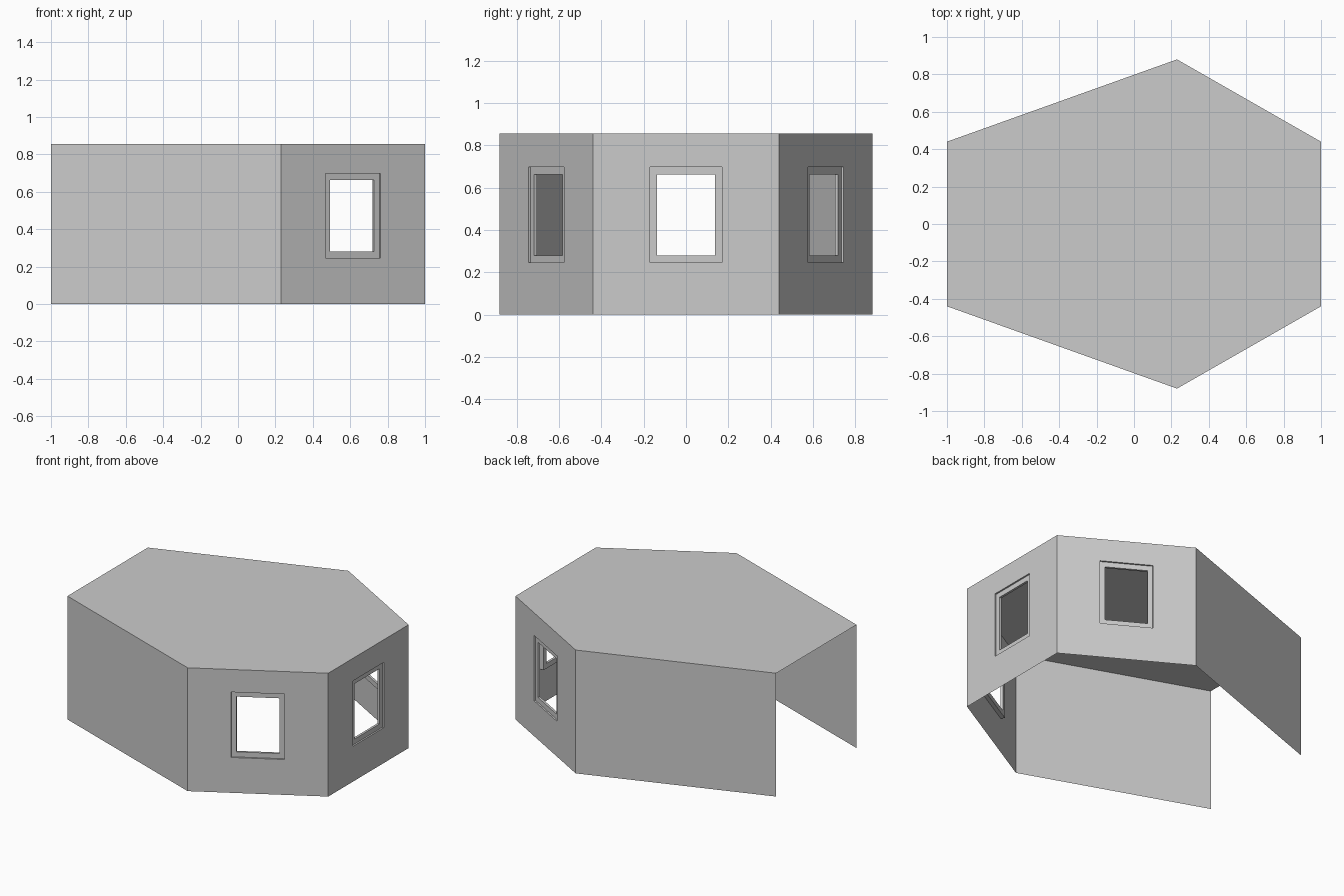
import bpy, bmesh
from mathutils import Vector

if "Cube" in bpy.data.objects:
    bpy.data.objects.remove(bpy.data.objects["Cube"])

H = 0.855
# Plan corners, running around from the open left side
PLAN = [(-1, -0.44), (0.23, -0.88), (1, -0.44), (1, 0.44), (0.23, 0.88), (-1, 0.44)]
UP = Vector((0, 0, 1))


def finish(name, bm, recalc=False):
    if recalc:
        bmesh.ops.remove_doubles(bm, verts=bm.verts, dist=1e-5)
        bmesh.ops.recalc_face_normals(bm, faces=bm.faces)
    me = bpy.data.meshes.new(name)
    bm.to_mesh(me)
    bm.free()
    ob = bpy.data.objects.new(name, me)
    bpy.context.collection.objects.link(ob)


def rect(bm, p, along, half, z0, z1, depth):
    """Rectangle of verts centred on p along the wall, sunk inward by depth."""
    c = p - along.cross(UP) * depth
    return [bm.verts.new(c + along * s * half + UP * z)
            for s, z in ((-1, z0), (1, z0), (1, z1), (-1, z1))]


def bridge(bm, loops):
    for a, b in zip(loops, loops[1:]):
        for i in range(4):
            j = (i + 1) % 4
            bm.faces.new((a[i], a[j], b[j], b[i]))


def wall(name, a, b, window):
    a, b = Vector((*a, 0)), Vector((*b, 0))
    mid, along, half = (a + b) / 2, (b - a).normalized(), (b - a).length / 2
    bm = bmesh.new()
    outer = rect(bm, mid, along, half, 0, H, 0)
    if not window:
        bm.faces.new(outer)
        finish(name, bm)
        return
    bridge(bm, [outer, rect(bm, mid, along, 0.169, 0.245, 0.698, 0)])
    finish(name, bm)
    # Recessed window frame: outer reveal, face, inner reveal, back
    fr = bmesh.new()
    steps = [(0.169, 0.245, 0.698, 0), (0.169, 0.245, 0.698, 0.011),
             (0.136, 0.28, 0.663, 0.011), (0.136, 0.28, 0.663, 0.027),
             (0.169, 0.245, 0.698, 0.027), (0.169, 0.245, 0.698, 0.011)]
    bridge(fr, [rect(fr, mid, along, *s) for s in steps])
    finish(name + "_window_frame", fr)


# Walls: left side stays open
names = ["front_wall", "front_right_wall", "right_wall", "back_right_wall", "back_wall"]
for i, n in enumerate(names):
    wall(n, PLAN[i], PLAN[i + 1], 1 <= i <= 3)

# Flat roof
bm = bmesh.new()
bm.faces.new([bm.verts.new((x, y, H)) for x, y in PLAN])
finish("roof", bm)
